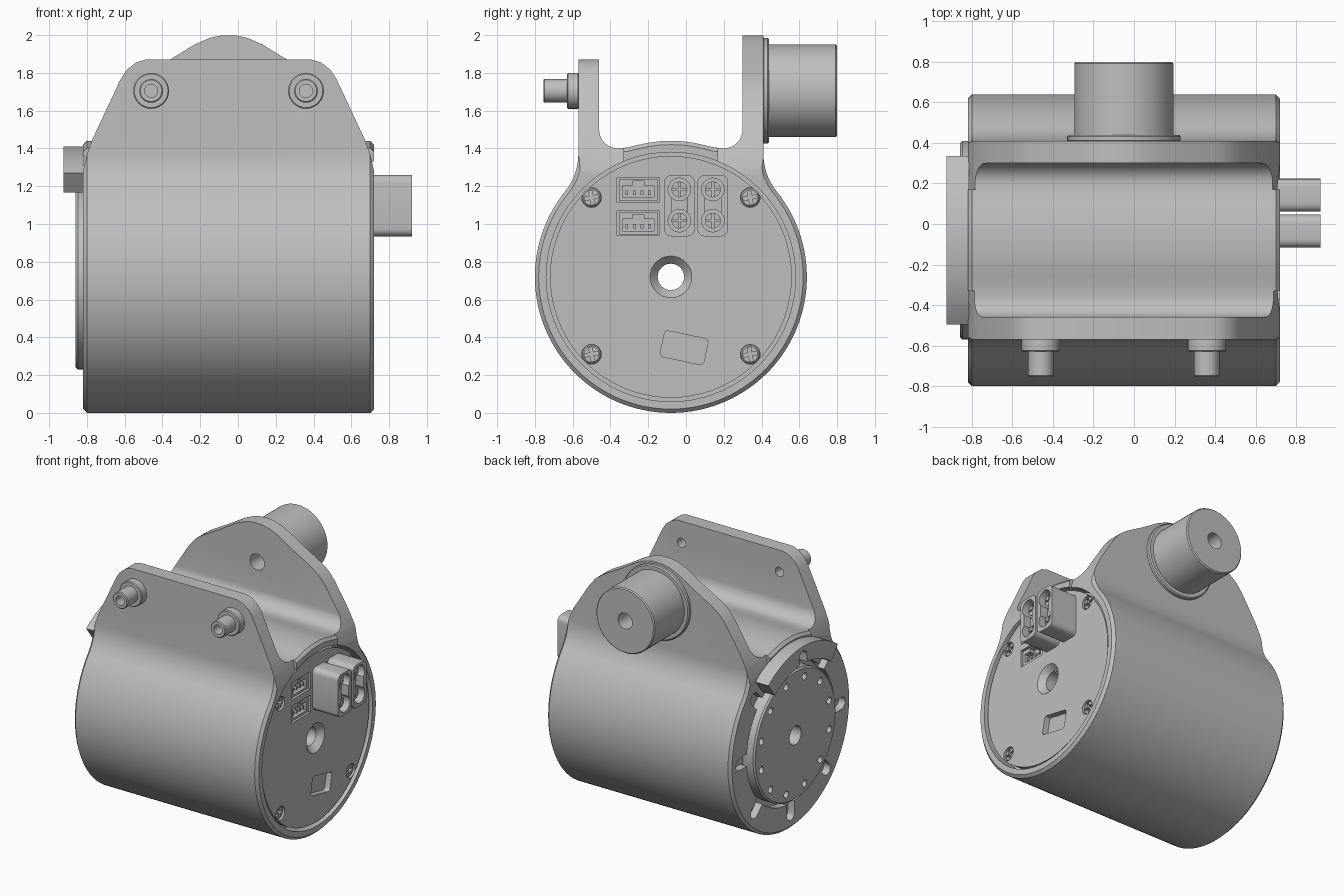
import bpy, bmesh, math
from math import sin, cos, pi, radians

if "Cube" in bpy.data.objects:
    bpy.data.objects.remove(bpy.data.objects["Cube"], do_unlink=True)

grey = bpy.data.materials.new("light_grey")
grey.use_nodes = True
grey.diffuse_color = (0.52, 0.52, 0.52, 1)
grey.node_tree.nodes["Principled BSDF"].inputs["Base Color"].default_value = grey.diffuse_color
parts = []
CY, CZ, R = -0.08, 0.72, 0.72      # main axis and body radius
MX, EZ = -0.05, 1.705              # ear middle and hole height


def arc(u, v, r, a0, a1, n):
    """Points along an arc, angles in degrees."""
    return [(u + r * cos(radians(a0 + (a1 - a0) * i / n)),
             v + r * sin(radians(a0 + (a1 - a0) * i / n))) for i in range(n + 1)]


def circle(u, v, r, n=32):
    return arc(u, v, r, 0, 360, n)[:-1]


def rect(u, v, w, h, turn=0, r=0.0):
    """Rectangle with optional rounded corners, turned about its middle."""
    pts = []
    for k, (sx, sy) in enumerate([(1, 1), (-1, 1), (-1, -1), (1, -1)]):
        cu, cv = sx * (w / 2 - r), sy * (h / 2 - r)
        pts += arc(cu, cv, r, 90 * k, 90 * k + 90, 5) if r else [(cu, cv)]
    c, s = cos(radians(turn)), sin(radians(turn))
    return [(u + c * a - s * b, v + s * a + c * b) for a, b in pts]


def prism(name, axis, pts, a, b, taper=1.0, chamfer=0.0):
    """Extrude an outline along x (outline in y, z) or along y (outline in x, z)."""
    mu = sum(p[0] for p in pts) / len(pts)
    mv = sum(p[1] for p in pts) / len(pts)
    bm = bmesh.new()
    rings = []
    for w, k in ((a, 1.0), (b, taper)):
        ring = []
        for u, v in pts:
            u, v = mu + (u - mu) * k, mv + (v - mv) * k
            ring.append(bm.verts.new((w, u, v) if axis == "x" else (u, w, v)))
        rings.append(ring)
    n = len(pts)
    caps = [bm.faces.new(r) for r in rings]
    for i in range(n):
        j = (i + 1) % n
        bm.faces.new((rings[0][i], rings[0][j], rings[1][j], rings[1][i]))
    bmesh.ops.recalc_face_normals(bm, faces=bm.faces)
    if chamfer:
        edges = [e for f in caps for e in f.edges]
        bmesh.ops.bevel(bm, geom=edges, offset=chamfer, segments=1, affect="EDGES")
    mesh = bpy.data.meshes.new(name)
    bm.to_mesh(mesh)
    bm.free()
    mesh.materials.append(grey)
    ob = bpy.data.objects.new(name, mesh)
    bpy.context.scene.collection.objects.link(ob)
    parts.append(ob)
    return ob


def cut(ob, axis, pts, a, b, taper=1.0):
    """Remove an extruded outline from a part."""
    tool = prism("cutter", axis, pts, a, b, taper)
    tool.hide_render = True
    mod = ob.modifiers.new("cut", "BOOLEAN")
    mod.operation, mod.solver, mod.object = "DIFFERENCE", "EXACT", tool
    bpy.context.view_layer.objects.active = ob
    bpy.ops.object.modifier_apply(modifier=mod.name)
    parts.remove(tool)
    bpy.data.objects.remove(tool, do_unlink=True)


# Body with two ears: half outline from the saddle out to the underside
def half(top):
    saddle = [(0.06, 1.438), (0.12, 1.43), (0.18, 1.417), (0.23, 1.405)]
    inner = arc(0.28, 1.5, 0.1, -90, 0, 8)
    ear = [(0.38, top), (0.49, top)]
    outer = arc(0.803, 1.37, 0.313, 180, 219, 8)
    return saddle + inner + ear + outer + arc(0, CZ, R, 36, -87, 42)


back, front = half(2.05), half(1.95)
outline = [(CY, 1.44)] + [(CY + u, v) for u, v in back] + [(CY, 0)]
outline += [(CY - u, v) for u, v in reversed(front)]
body = prism("body", "x", outline, -0.82, 0.72, chamfer=0.02)

# Trim each ear to its tapered silhouette
front_edge = [(0.78, 1.2), (0.77, 1.28), (0.75, 1.37), (0.72, 1.45), (0.57, 1.77),
              (0.54, 1.815), (0.49, 1.855), (0.44, 1.87)]
back_edge = [(0.78, 1.2), (0.765, 1.3), (0.74, 1.39), (0.69, 1.49), (0.57, 1.68), (0.52, 1.74),
             (0.46, 1.785), (0.31, 1.87), (0.18, 1.95), (0.1, 1.985), (0.04, 1.998)]
for edge, y0, y1 in ((front_edge, -1, -0.33), (back_edge, 0.17, 1)):
    shape = [(MX + u, v) for u, v in edge] + [(MX - u, v) for u, v in reversed(edge)]
    cut(body, "y", shape + [(-1.3, 1.2), (-1.3, 2.4), (1.3, 2.4), (1.3, 1.2)], y0, y1)

# Ear holes, end recesses and the shaft bore
for x in (-0.46, 0.36):
    cut(body, "y", circle(x, EZ, 0.035, 20), -0.7, -0.4)
cut(body, "y", circle(MX, EZ, 0.06), 0.25, 0.5)
cut(body, "x", circle(CY, CZ, 0.66, 72), 0.6, 0.8)
cut(body, "x", circle(CY, CZ, 0.525, 72), -0.9, -0.76)
cut(body, "x", circle(CY, CZ, 0.07), -1, 1)


def slot(angle, r0, r1, w):
    """Radial slot outline around the main axis."""
    c, s = cos(radians(angle)), sin(radians(angle))
    return (arc(CY + r1 * c, CZ + r1 * s, w, angle - 90, angle + 90, 8)
            + arc(CY + r0 * c, CZ + r0 * s, w, angle + 90, angle + 270, 8))


for k in range(8):
    cut(body, "x", slot(45 * k, 0.5, 0.61, 0.045), -0.9, -0.765)

# Output flange and guard segment
flange = prism("output_flange", "x", circle(CY, CZ, 0.49, 72), -0.86, -0.75, chamfer=0.012)
cut(flange, "x", circle(CY, CZ, 0.07), -1, -0.7)
for k in range(12):
    t = 2 * pi * (k + 0.5) / 12
    cut(flange, "x", circle(CY + 0.42 * cos(t), CZ + 0.42 * sin(t), 0.026, 16), -1, -0.8)
guard = prism("guard_segment", "x", arc(CY, CZ, 0.69, 53, 127, 24) + arc(CY, CZ, 0.56, 127, 53, 24),
              -0.925, -0.815)
cut(guard, "x", slot(90, 0.53, 0.61, 0.045), -1, -0.8)

# End plate with screws and label recess
plate = prism("end_plate", "x", circle(CY, CZ, 0.64, 72), 0.59, 0.705)
cut(plate, "x", circle(CY, CZ, 0.07), 0.5, 0.8)
cut(plate, "x", circle(CY, CZ, 0.115), 0.71, 0.66, taper=0.6)
cut(plate, "x", rect(-0.01, 0.345, 0.235, 0.14, -12, 0.02), 0.66, 0.8)
for y in (-0.5, 0.34):
    for z in (0.31, 1.14):
        cut(plate, "x", circle(y, z, 0.052, 24), 0.66, 0.8)
        screw = prism("screw", "x", circle(y, z, 0.05, 24), 0.62, 0.695, chamfer=0.008)
        for turn in (10, 100):
            cut(screw, "x", rect(y, z, 0.075, 0.018, turn), 0.665, 0.8)

# Signal sockets sunk into the plate
for z in (1.18, 1.003):
    cut(plate, "x", rect(-0.253, z, 0.225, 0.13), 0.65, 0.8)
    socket = prism("signal_socket", "x", rect(-0.253, z, 0.205, 0.115), 0.62, 0.695)
    cut(socket, "x", rect(-0.253, z - 0.008, 0.165, 0.065), 0.655, 0.8)
    cut(socket, "x", rect(-0.253, z + 0.03, 0.06, 0.035), 0.655, 0.8)
    for k in range(4):
        prism("signal_pin", "x", rect(-0.313 + 0.04 * k, z - 0.015, 0.014, 0.025), 0.64, 0.685)

# Power connectors standing out of the plate
for y in (-0.035, 0.142):
    shell = prism("power_connector", "x", rect(y, 1.097, 0.163, 0.325, 0, 0.04), 0.65, 0.92)
    cut(shell, "x", rect(y, 1.097, 0.085, 0.16), 0.86, 1)
    for z in (1.183, 1.018):
        cut(shell, "x", circle(y, z, 0.06, 24), 0.78, 1)
        pin = prism("power_pin", "x", circle(y, z, 0.042, 20), 0.76, 0.88)
        for turn in (0, 90):
            cut(pin, "x", rect(y, z, 0.12, 0.012, turn), 0.8, 1)

# Front bosses
for x in (-0.46, 0.36):
    for name, r, y0, y1 in (("boss_collar", 0.095, -0.63, -0.565), ("boss_tip", 0.063, -0.755, -0.62)):
        boss = prism(name, "y", circle(x, EZ, r), y0, y1, chamfer=0.006)
        cut(boss, "y", circle(x, EZ, 0.035, 20), -0.9, -0.4)

# Rear bushing
for name, r, y0, y1 in (("bushing_collar", 0.28, 0.405, 0.44), ("bushing", 0.245, 0.43, 0.8)):
    ring = prism(name, "y", circle(MX, EZ, r, 56), y0, y1, chamfer=0.008)
    cut(ring, "y", circle(MX, EZ, 0.06), 0.3, 1)

# Smooth round surfaces, crisp edges
bpy.ops.object.select_all(action="DESELECT")
for ob in parts:
    ob.select_set(True)
bpy.context.view_layer.objects.active = body
bpy.ops.object.shade_smooth_by_angle(angle=radians(30))
